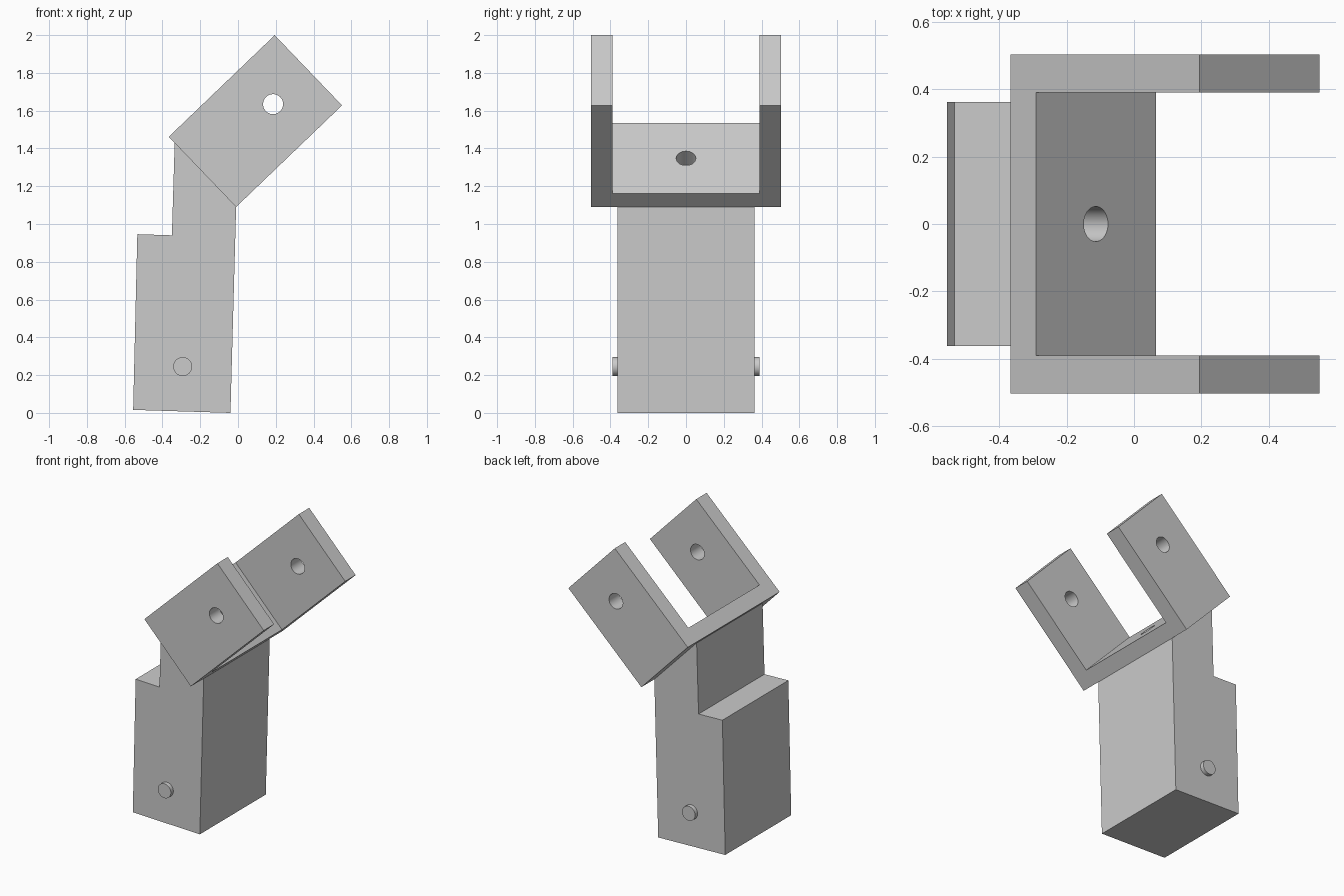
import bpy, bmesh, math
from mathutils import Matrix, Vector

cube = bpy.data.objects.get("Cube")
if cube:
    bpy.data.objects.remove(cube, do_unlink=True)

grey = bpy.data.materials.new("plain_grey")
grey.use_nodes = True
colour = (0.6, 0.6, 0.6, 1)
grey.diffuse_color = colour
grey.node_tree.nodes["Principled BSDF"].inputs["Base Color"].default_value = colour


def finish(name, bm):
    bmesh.ops.recalc_face_normals(bm, faces=bm.faces)
    mesh = bpy.data.meshes.new(name)
    bm.to_mesh(mesh)
    bm.free()
    mesh.materials.append(grey)
    ob = bpy.data.objects.new(name, mesh)
    bpy.context.collection.objects.link(ob)
    return ob


def prism(name, points, vector):
    """Extrude a closed outline along a vector."""
    bm = bmesh.new()
    face = bm.faces.new([bm.verts.new(p) for p in points])
    ext = bmesh.ops.extrude_face_region(bm, geom=[face])
    verts = [g for g in ext["geom"] if isinstance(g, bmesh.types.BMVert)]
    bmesh.ops.translate(bm, verts=verts, vec=vector)
    return finish(name, bm)


def cylinder(name, radius, length, centre, axis):
    bm = bmesh.new()
    turn = Vector(axis).to_track_quat("Z", "Y").to_matrix().to_4x4()
    bmesh.ops.create_cone(bm, cap_ends=True, segments=48, radius1=radius, radius2=radius,
                          depth=length, matrix=Matrix.Translation(centre) @ turn)
    return finish(name, bm)


def smooth(ob):
    bpy.ops.object.select_all(action="DESELECT")
    ob.select_set(True)
    bpy.context.view_layer.objects.active = ob
    bpy.ops.object.shade_smooth_by_angle(angle=math.radians(30))


# Stepped body, cut at a slant where the bracket sits
outline = [(-0.555, 0.016), (-0.04, 0), (-0.01, 1.09),
           (-0.335, 1.433), (-0.35, 0.94), (-0.533, 0.946)]
prism("body", [(x, -0.362, z) for x, z in outline], (0, 0.724, 0))

# Pivot pins on both sides
for side, label in ((-1, "front"), (1, "back")):
    smooth(cylinder(label + "_pin", 0.05, 0.04, (-0.293, side * 0.37, 0.245), (0, side, 0)))

# U-shaped bracket: local x runs along the arms, local z across their width
WIDTH, LENGTH, WEB, OUT, INN = 0.515, 0.777, 0.104, 0.504, 0.39
u_shape = [(0, -OUT), (LENGTH, -OUT), (LENGTH, -INN), (WEB, -INN),
           (WEB, INN), (LENGTH, INN), (LENGTH, OUT), (0, OUT)]
bracket = prism("bracket", [(x, y, 0) for x, y in u_shape], (0, 0, WIDTH))

# Bolt hole in the web and pivot holes through the arms
cutters = [cylinder("web_hole_cutter", 0.052, 0.4, (0, 0, WIDTH / 2), (1, 0, 0)),
           cylinder("arm_hole_cutter", 0.053, 1.4, (0.518, 0, WIDTH / 2), (0, 1, 0))]
for cutter in cutters:
    cutter.hide_render = True
    mod = bracket.modifiers.new(cutter.name, "BOOLEAN")
    mod.operation = "DIFFERENCE"
    mod.solver = "EXACT"
    mod.object = cutter
bpy.context.view_layer.update()
bpy.context.view_layer.objects.active = bracket
for cutter in cutters:
    bpy.ops.object.modifier_apply(modifier=cutter.name)
    bpy.data.objects.remove(cutter, do_unlink=True)
smooth(bracket)

# Tilt the bracket onto the slanted top of the body
bracket.matrix_world = (Matrix.Translation((-0.01, 0, 1.09))
                        @ Matrix.Rotation(math.radians(-43.8), 4, "Y"))
